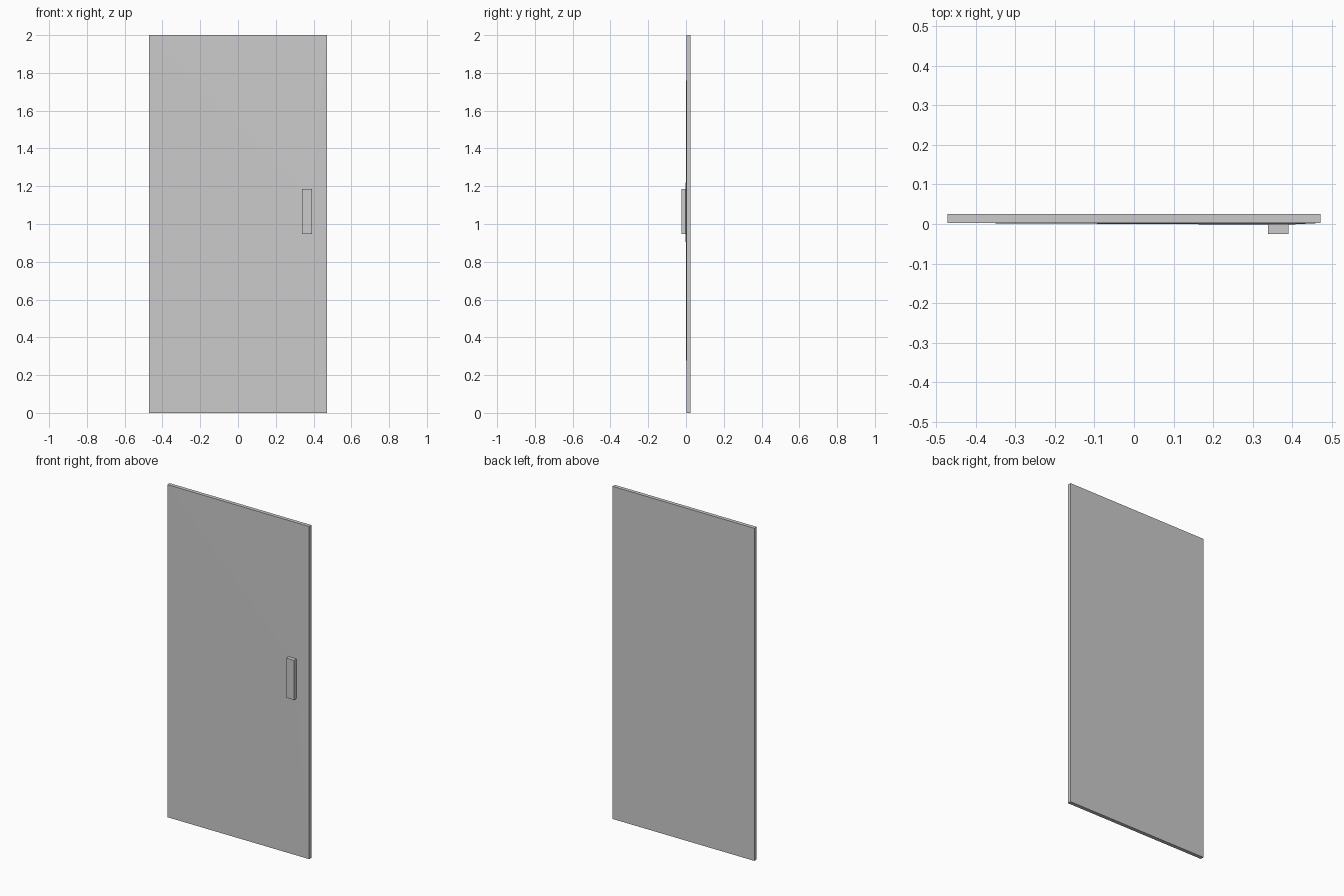
import bpy
import bmesh

if "Cube" in bpy.data.objects:
    bpy.data.objects.remove(bpy.data.objects["Cube"])


def ring(bm, x0, x1, z0, z1, y):
    """Rectangle of four vertices in the plane at depth y."""
    return [bm.verts.new((x, y, z)) for x, z in ((x0, z0), (x1, z0), (x1, z1), (x0, z1))]


bm = bmesh.new()
slab = (-0.472, 0.472, 0.0, 2.0)
grip = (0.339, 0.391, 0.946, 1.184)

# Back and front outline of the slab, then the handle's base and outer face.
# The front skin swells very slightly from the slab edge to the handle.
rings = [
    ring(bm, *slab, 0.025),
    ring(bm, *slab, 0.0025),
    ring(bm, *grip, -0.0015),
    ring(bm, *grip, -0.025),
]

# Side walls between consecutive outlines, and the two end caps
for a, b in zip(rings, rings[1:]):
    for i in range(4):
        j = (i + 1) % 4
        bm.faces.new((a[i], a[j], b[j], b[i]))
bm.faces.new(rings[0])
bm.faces.new(rings[-1])
bmesh.ops.recalc_face_normals(bm, faces=bm.faces[:])

# Door with its integral pull handle
mesh = bpy.data.meshes.new("door_with_handle")
bm.to_mesh(mesh)
bm.free()
door = bpy.data.objects.new("door_with_handle", mesh)
bpy.context.collection.objects.link(door)
